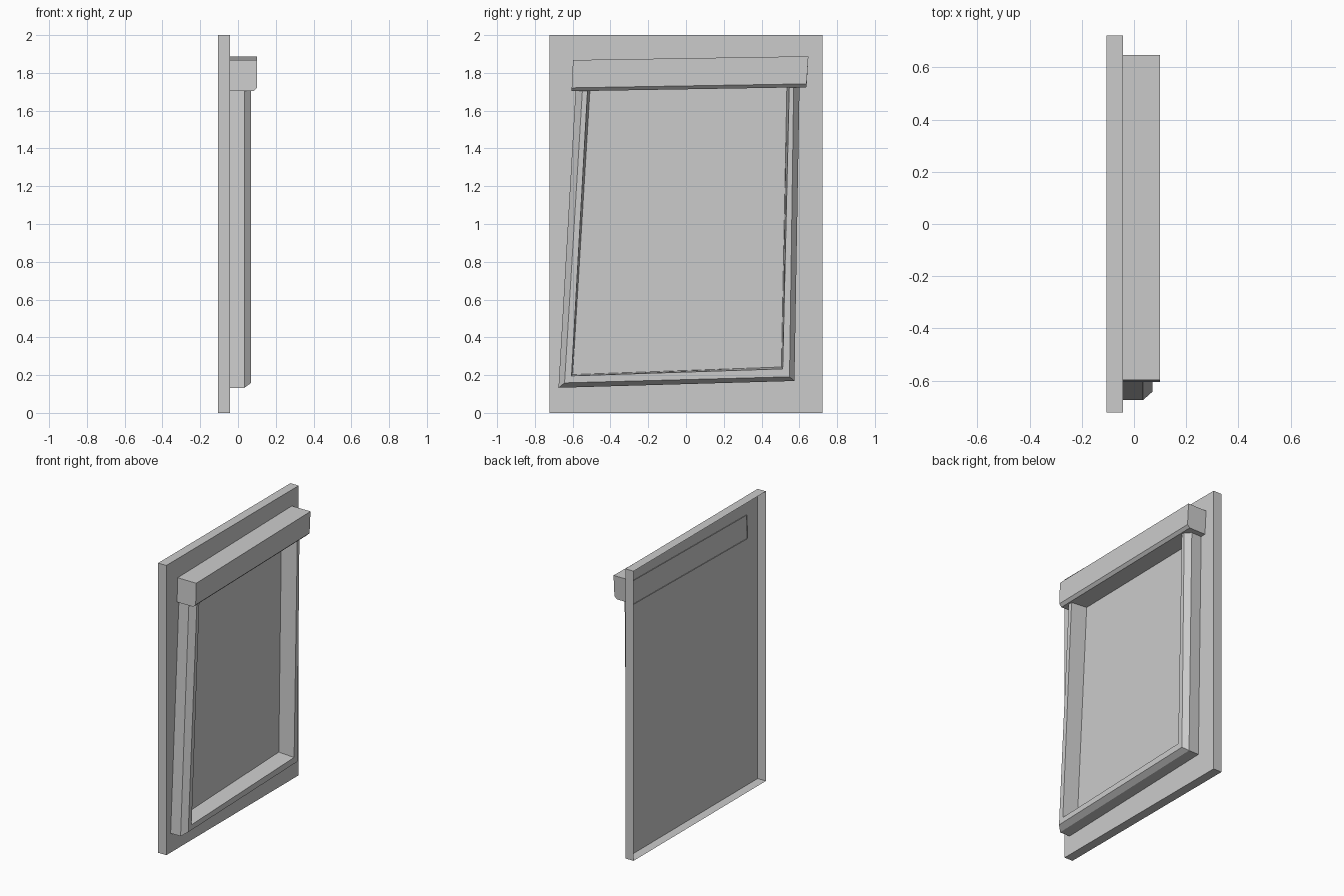
import bpy

if "Cube" in bpy.data.objects:
    bpy.data.objects.remove(bpy.data.objects["Cube"])


def make_object(name, verts, faces):
    mesh = bpy.data.meshes.new(name)
    mesh.from_pydata(verts, [], faces)
    mesh.update()
    obj = bpy.data.objects.new(name, mesh)
    bpy.context.collection.objects.link(obj)
    return obj


def open_back_box(name, x_back, x_front, left, right, chamfer=0.0):
    """Box open at the back; left/right = ((y, z) bottom, (y, z) top)."""
    def end(bottom, top):
        (yb, zb), (yt, zt) = bottom, top
        pts = [(x_back, yb, zb)]
        if chamfer:
            pts += [(x_front - chamfer, yb, zb), (x_front, yb, zb + chamfer)]
        else:
            pts += [(x_front, yb, zb)]
        return pts + [(x_front, yt, zt), (x_back, yt, zt)]

    a, b = end(*left), end(*right)
    n = len(a)
    faces = [(i, n + i, n + i + 1, i + 1) for i in range(n - 1)]
    faces += [tuple(range(n)), tuple(reversed(range(n, 2 * n)))]
    return make_object(name, a + b, faces)


# Thin backing panel, hollow from behind
open_back_box("back_panel", -0.105, -0.042,
              ((-0.722, 0), (-0.722, 2)), ((0.722, 0), (0.722, 2)))

# Slightly tilted header with a chamfered lower front edge
open_back_box("header", -0.047, 0.10,
              ((-0.605, 1.703), (-0.598, 1.868)),
              ((0.638, 1.724), (0.648, 1.888)), 0.018)

# Crooked U-shaped frame: outlines run top left, bottom left, bottom right, top right
outer = [(-0.584, 1.715), (-0.675, 0.133), (0.574, 0.169), (0.601, 1.735)]
front = [(-0.548, 1.715), (-0.643, 0.159), (0.548, 0.191), (0.570, 1.735)]
inner = [(-0.521, 1.715), (-0.606, 0.196), (0.512, 0.233), (0.547, 1.735)]
base = [(-0.508, 1.715), (-0.600, 0.203), (0.505, 0.243), (0.534, 1.735)]
loops = [(-0.042, outer), (0.034, outer), (0.07, front), (0.07, inner), (-0.042, base)]
verts = [(x, y, z) for x, line in loops for y, z in line]
faces = [(4 * k + i, 4 * k + i + 1, 4 * k + i + 5, 4 * k + i + 4)
         for k in range(len(loops) - 1) for i in range(3)]
make_object("frame", verts, faces)
